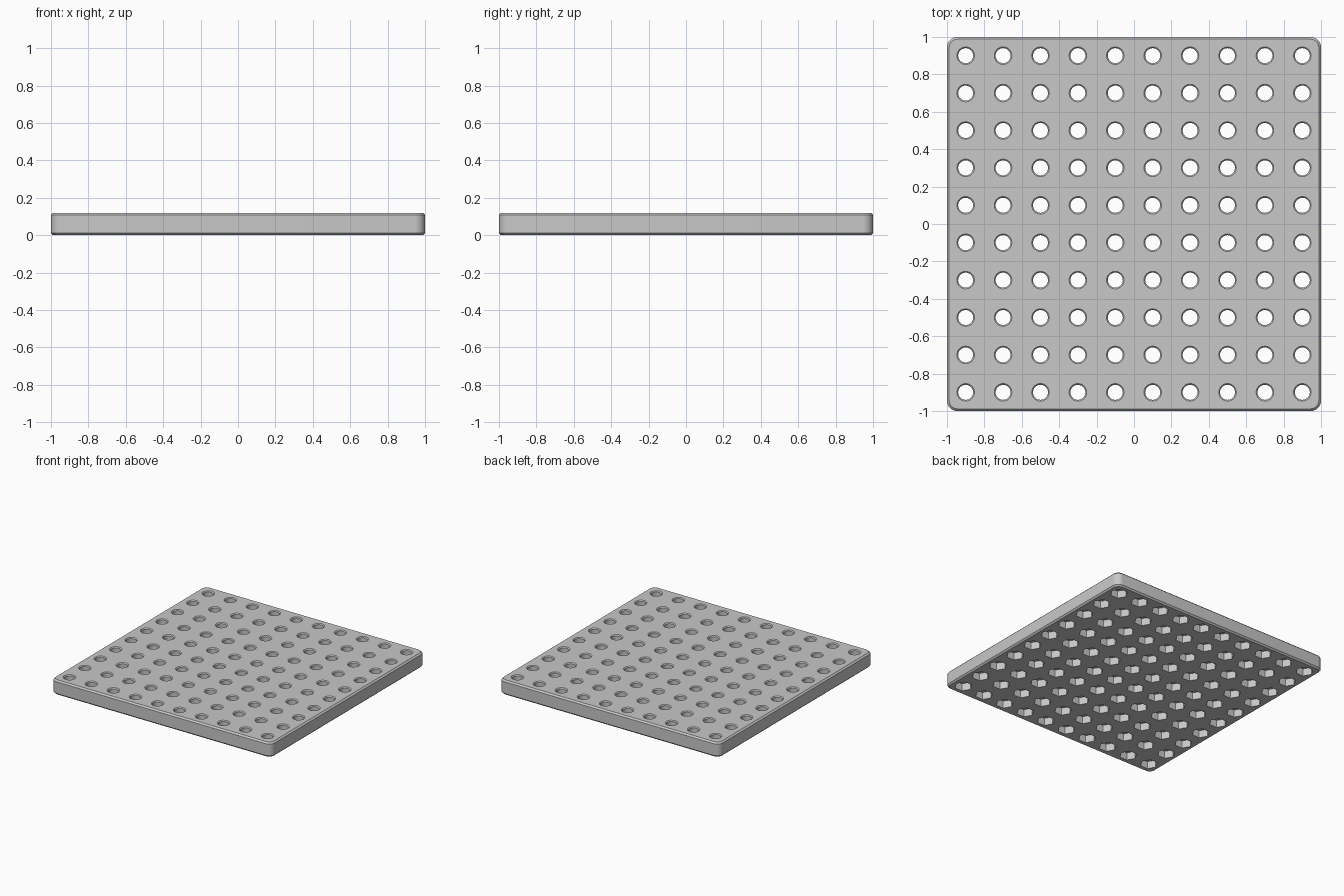
import bpy
import bmesh
from math import cos, sin, tau, pi

cube = bpy.data.objects.get("Cube")
if cube:
    bpy.data.objects.remove(cube, do_unlink=True)

HALF, THICK, CORNER, CHAMFER = 1.0, 0.12, 0.055, 0.012
COUNT, PITCH = 10, 0.2
HOLE_R, HOLE_CHAMFER = 0.04, 0.007
NUT_R, NUT_DEPTH = 0.066, 0.06

grey = bpy.data.materials.new("light grey")
grey.use_nodes = True
grey.diffuse_color = (0.58, 0.58, 0.58, 1)
grey.node_tree.nodes["Principled BSDF"].inputs["Base Color"].default_value = grey.diffuse_color


def loft(bm, rings):
    """Closed solid through a stack of rings, listed from bottom to top."""
    loops = [[bm.verts.new(p) for p in ring] for ring in rings]
    n = len(loops[0])
    for a, b in zip(loops, loops[1:]):
        for i in range(n):
            j = (i + 1) % n
            bm.faces.new((a[i], a[j], b[j], b[i]))
    bm.faces.new(loops[0][::-1])
    bm.faces.new(loops[-1])


def circle(x, y, z, r, sides):
    return [(x + r * cos(tau * i / sides), y + r * sin(tau * i / sides), z)
            for i in range(sides)]


def rounded_square(half, r, z, steps=8):
    pts = []
    for k in range(4):
        mid = pi / 4 + k * pi / 2
        cx = (half - r) * (1 if cos(mid) > 0 else -1)
        cy = (half - r) * (1 if sin(mid) > 0 else -1)
        for s in range(steps + 1):
            a = (k + s / steps) * pi / 2
            pts.append((cx + r * cos(a), cy + r * sin(a), z))
    return pts


def make_object(name, bm):
    mesh = bpy.data.meshes.new(name)
    bm.to_mesh(mesh)
    bm.free()
    mesh.materials.append(grey)
    ob = bpy.data.objects.new(name, mesh)
    bpy.context.scene.collection.objects.link(ob)
    return ob


def grid_cutter(name, sides, profile):
    """One cutter at every grid position; profile is (radius, height) pairs."""
    bm = bmesh.new()
    for i in range(COUNT):
        for j in range(COUNT):
            x, y = ((k - (COUNT - 1) / 2) * PITCH for k in (i, j))
            loft(bm, [circle(x, y, z, r, sides) for r, z in profile])
    ob = make_object(name, bm)
    ob.hide_render = True
    return ob


# Plate with rounded corners and chamfered upper and lower rims
bm = bmesh.new()
inner = (HALF - CHAMFER, CORNER - CHAMFER)
loft(bm, [rounded_square(*inner, 0),
          rounded_square(HALF, CORNER, CHAMFER),
          rounded_square(HALF, CORNER, THICK - CHAMFER),
          rounded_square(*inner, THICK)])
plate = make_object("perforated_plate", bm)

# Round through holes, countersunk at the top, and hexagonal pockets below
over = 0.02
cutters = [
    grid_cutter("hole_cutter", 32, [
        (HOLE_R, -over),
        (HOLE_R, THICK - HOLE_CHAMFER),
        (HOLE_R + HOLE_CHAMFER + over, THICK + over)]),
    grid_cutter("hex_pocket_cutter", 6, [(NUT_R, -over), (NUT_R, NUT_DEPTH)]),
]

bpy.ops.object.select_all(action='DESELECT')
bpy.context.view_layer.objects.active = plate
plate.select_set(True)
for cutter in cutters:
    mod = plate.modifiers.new(cutter.name, 'BOOLEAN')
    mod.operation = 'DIFFERENCE'
    mod.solver = 'EXACT'
    mod.object = cutter
    bpy.ops.object.modifier_apply(modifier=mod.name)
    bpy.data.objects.remove(cutter, do_unlink=True)

# Smooth hole walls and corners, crisp chamfers
bpy.ops.object.shade_smooth_by_angle(angle=pi / 6)
